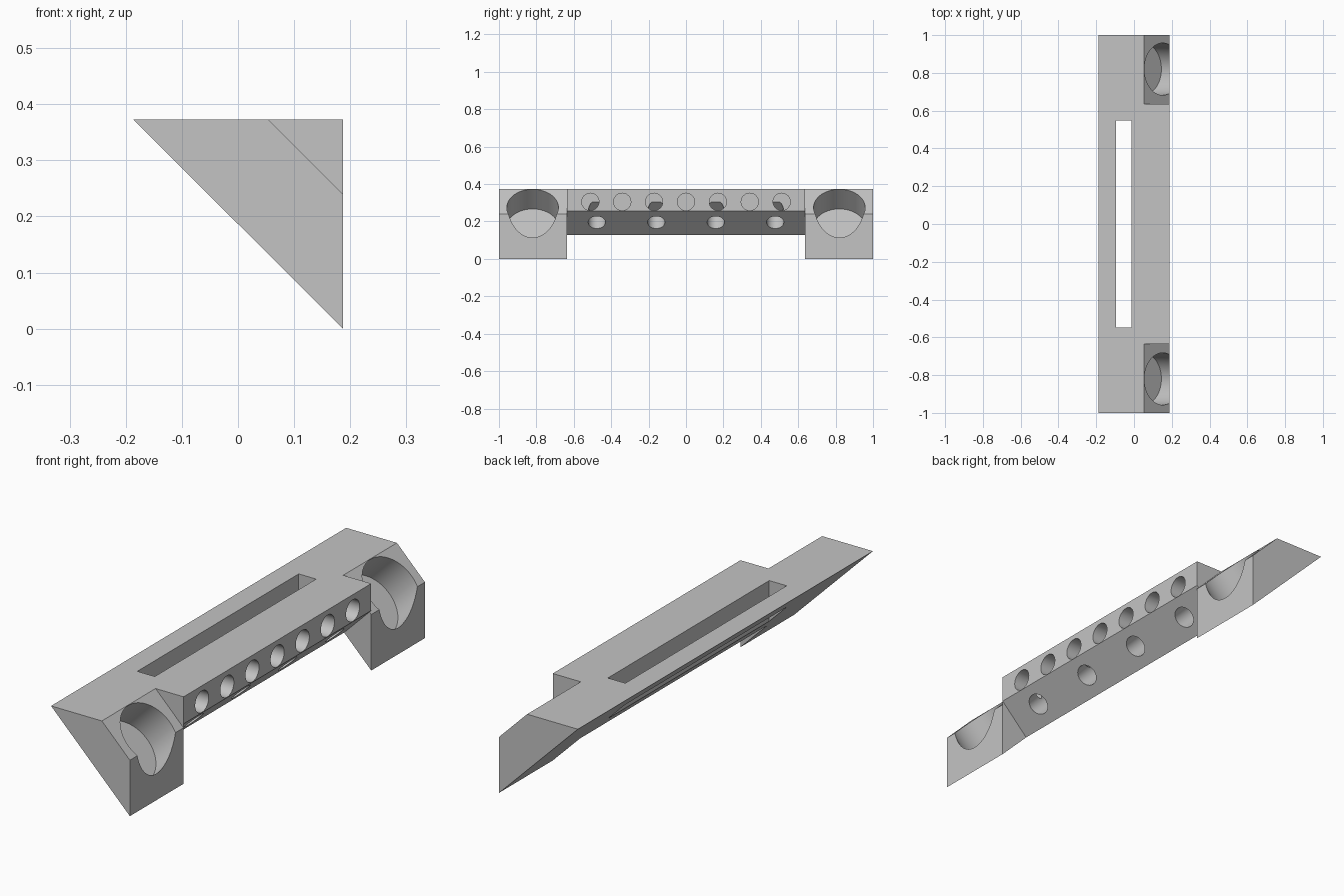
import bpy
import bmesh
from mathutils import Vector

cube = bpy.data.objects.get("Cube")
if cube:
    bpy.data.objects.remove(cube, do_unlink=True)

HALF = 0.187      # half width of the triangular section
TOP = 0.373
INNER = 0.636     # where the end blocks begin
R_SMALL = 0.046
DEPTH = 0.116     # depth of the small blind holes

grey = bpy.data.materials.new("light grey")
grey.use_nodes = True
colour = (0.55, 0.55, 0.55, 1)
grey.diffuse_color = colour
grey.node_tree.nodes["Principled BSDF"].inputs["Base Color"].default_value = colour


def finish(name, bm):
    bmesh.ops.recalc_face_normals(bm, faces=bm.faces)
    mesh = bpy.data.meshes.new(name)
    bm.to_mesh(mesh)
    bm.free()
    mesh.materials.append(grey)
    obj = bpy.data.objects.new(name, mesh)
    bpy.context.collection.objects.link(obj)
    return obj


def prism(name, profile, y0, y1):
    """Extrude an x-z profile along y."""
    bm = bmesh.new()
    face = bm.faces.new([bm.verts.new((x, y0, z)) for x, z in profile])
    ext = bmesh.ops.extrude_face_region(bm, geom=[face])
    verts = [v for v in ext["geom"] if isinstance(v, bmesh.types.BMVert)]
    bmesh.ops.translate(bm, vec=(0, y1 - y0, 0), verts=verts)
    return finish(name, bm)


def drill(name, mouth, inward, radius, depth, outside=0.2):
    """Cylinder reaching depth inward from the mouth centre."""
    inward = Vector(inward).normalized()
    bm = bmesh.new()
    bmesh.ops.create_cone(bm, cap_ends=True, segments=64, radius1=radius,
                          radius2=radius, depth=depth + outside)
    rot = inward.to_track_quat('Z', 'Y').to_matrix().to_4x4()
    bmesh.ops.transform(bm, matrix=rot, verts=bm.verts)
    centre = Vector(mouth) + inward * (depth - outside) / 2
    bmesh.ops.translate(bm, vec=centre, verts=bm.verts)
    return finish(name, bm)


# Triangular bar
body = prism("mounting_bar", [(-HALF, TOP), (HALF, TOP), (HALF, 0)], -1, 1)
cutters = []

# Underside recess between the end blocks
cutters.append(prism("recess_cutter", [(0.287, 0.357), (-0.06, 0.01),
                                       (-0.06, -0.1), (0.287, -0.1)], -INNER, INNER))

# Chamfer and large blind bore on each end block
for side in (-1, 1):
    y0, y1 = sorted((side * INNER, side * 1.1))
    cutters.append(prism("chamfer_cutter", [(-0.046, 0.473), (0.287, 0.14),
                                            (0.287, 0.473)], y0, y1))
    cutters.append(drill("bore_cutter", (0.1525, side * 0.82, 0.2745),
                         (-1, 0, -1), 0.138, 0.1485))

# Vertical through slot
cutters.append(prism("slot_cutter", [(-0.095, 0.1), (-0.012, 0.1),
                                     (-0.012, 0.5), (-0.095, 0.5)], -0.547, 0.547))

# Row of seven holes in the upright face
for i in range(-3, 4):
    cutters.append(drill("side_hole_cutter", (HALF, i * 0.1705, 0.305),
                         (-1, 0, 0), R_SMALL, DEPTH))

# Row of four holes in the slanted recess face
for i in (-3, -1, 1, 3):
    cutters.append(drill("slanted_hole_cutter", (0.125, i * 0.159, 0.195),
                         (-1, 0, 1), R_SMALL, DEPTH))

# Cut everything out of the bar
bpy.ops.object.select_all(action='DESELECT')
bpy.context.view_layer.objects.active = body
body.select_set(True)
for cutter in cutters:
    cutter.hide_render = True
    mod = body.modifiers.new("cut", 'BOOLEAN')
    mod.operation = 'DIFFERENCE'
    mod.solver = 'EXACT'
    mod.object = cutter
    bpy.ops.object.modifier_apply(modifier=mod.name)
    bpy.data.objects.remove(cutter, do_unlink=True)

bpy.ops.object.shade_smooth_by_angle()
